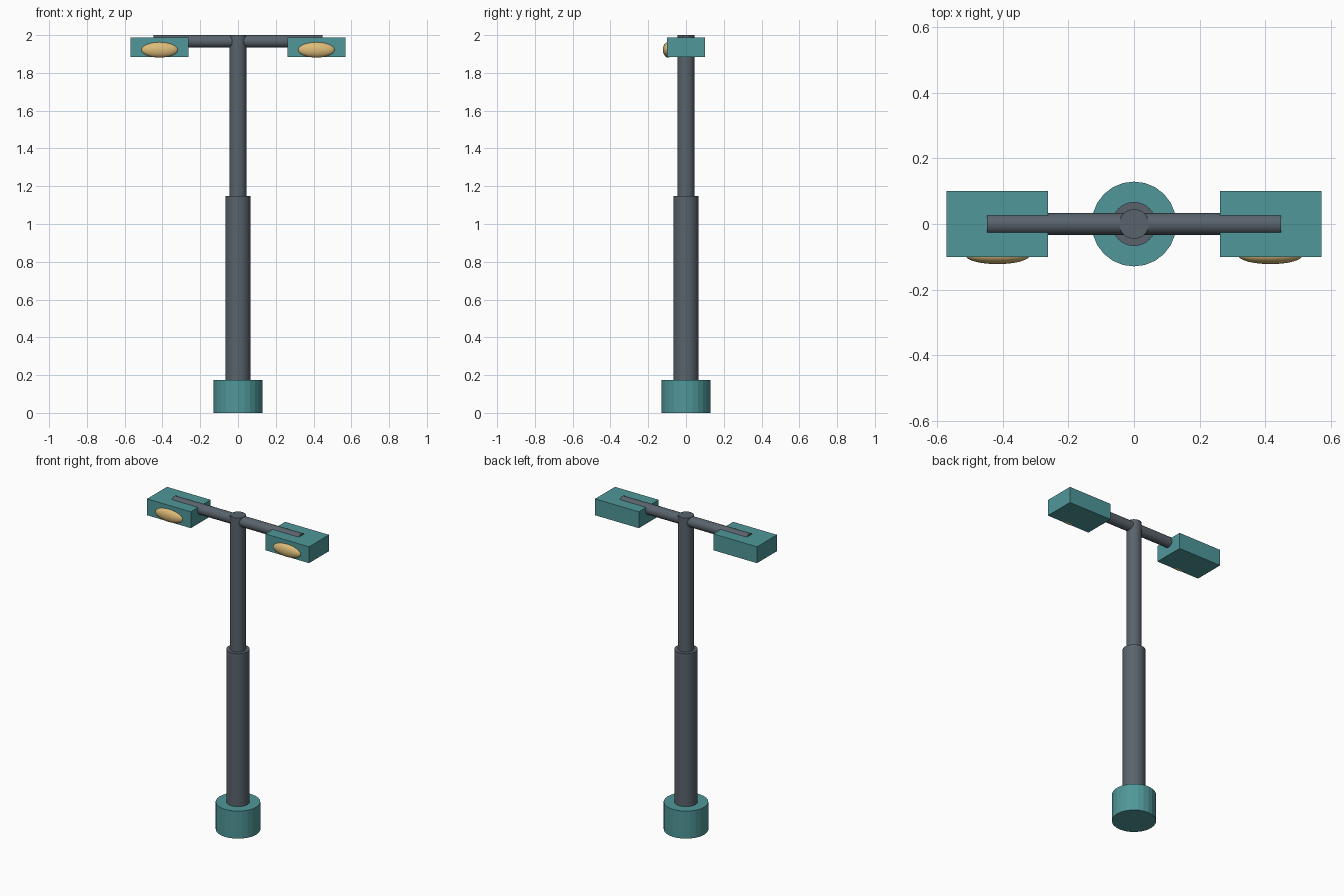
import bpy
import math

cube = bpy.data.objects.get("Cube")
if cube:
    bpy.data.objects.remove(cube, do_unlink=True)


def material(name, rgb):
    m = bpy.data.materials.new(name)
    m.use_nodes = True
    m.diffuse_color = (*rgb, 1)
    m.node_tree.nodes["Principled BSDF"].inputs["Base Color"].default_value = (*rgb, 1)
    return m


teal = material("teal paint", (0.08, 0.31, 0.32))
grey = material("slate grey metal", (0.10, 0.125, 0.15))
amber = material("warm lamp glass", (0.72, 0.50, 0.19))


def finish(name, mat, smooth=False):
    ob = bpy.context.object
    ob.name = name
    ob.data.materials.append(mat)
    bpy.ops.object.transform_apply(location=False, rotation=True, scale=True)
    if smooth:
        bpy.ops.object.shade_smooth_by_angle(angle=math.radians(35))
    return ob


def post(name, mat, radius, bottom, top, sides, smooth):
    bpy.ops.mesh.primitive_cylinder_add(vertices=sides, radius=radius, depth=top - bottom,
                                        location=(0, 0, (bottom + top) / 2))
    return finish(name, mat, smooth)


# Stacked column
post("base", teal, 0.129, 0, 0.175, 24, False)
post("lower_pole", grey, 0.067, 0.17, 1.147, 32, True)
post("upper_pole", grey, 0.045, 1.14, 2.0, 32, True)

# Cross arm
bpy.ops.mesh.primitive_cylinder_add(vertices=32, radius=0.033, depth=0.894,
                                    location=(0, 0, 1.967), rotation=(0, math.pi / 2, 0))
finish("cross_arm", grey, True)

# Lamp housings and lenses on both sides
for side, s in (("left", 1), ("right", -1)):
    bpy.ops.mesh.primitive_cube_add(size=1, location=(s * 0.416, 0, 1.935))
    bpy.context.object.scale = (0.308, 0.2, 0.104)
    finish(side + "_lamp_housing", teal)
    bpy.ops.mesh.primitive_uv_sphere_add(segments=32, ring_count=16, radius=1,
                                         location=(s * 0.415, -0.095, 1.922))
    bpy.context.object.scale = (0.098, 0.027, 0.041)
    finish(side + "_lamp_lens", amber, True)
